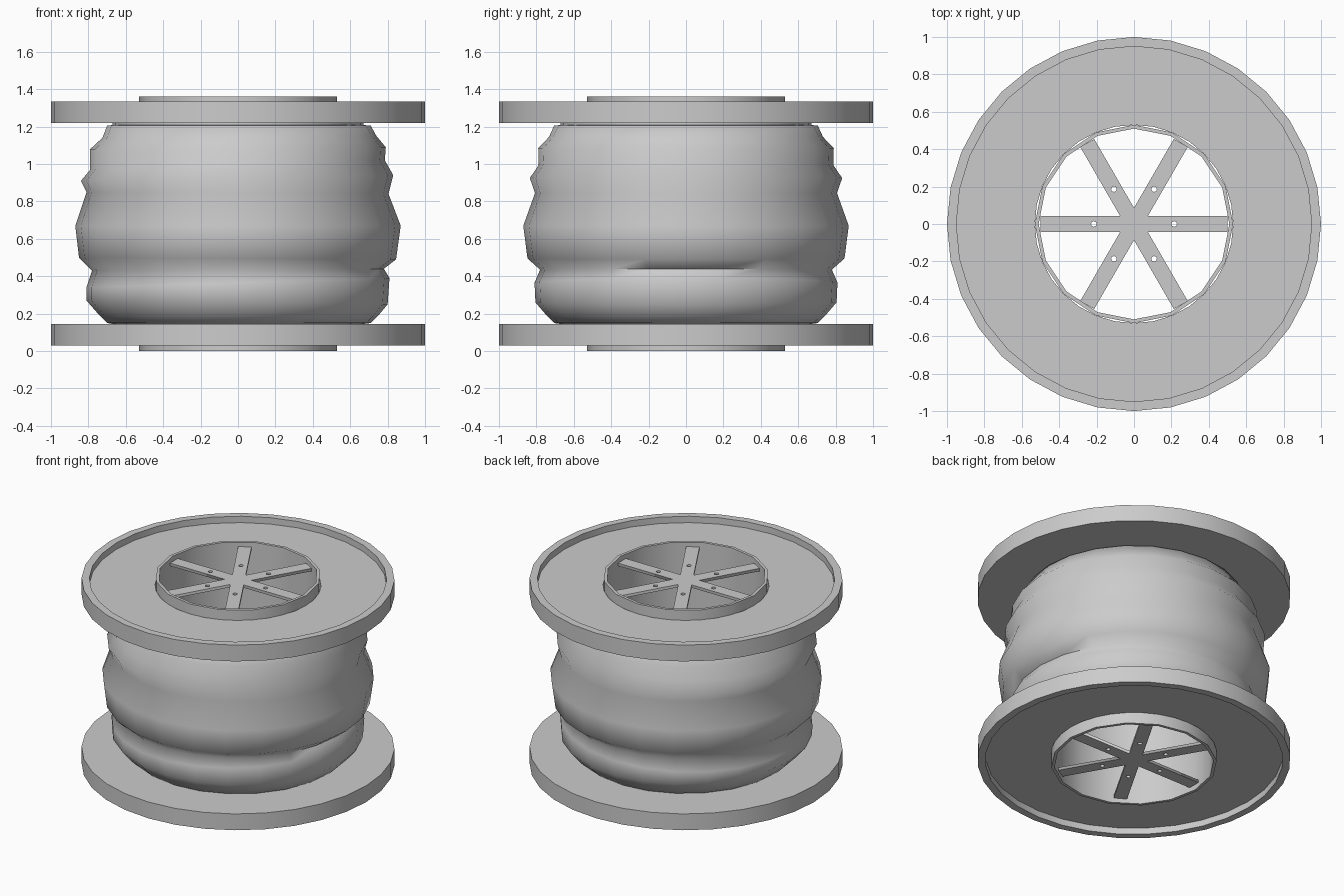
import bpy
import bmesh
from math import cos, sin, radians, pi

if "Cube" in bpy.data.objects:
    bpy.data.objects.remove(bpy.data.objects["Cube"])


def finish(obj, angle):
    bpy.ops.object.select_all(action='DESELECT')
    obj.select_set(True)
    bpy.context.view_layer.objects.active = obj
    bpy.ops.object.shade_smooth_by_angle(angle=radians(angle))


def lathe(name, profile_at, sides, closed=True, angle=30):
    """Revolve a profile; profile_at(a) gives the (r, z) points at angle a."""
    bm = bmesh.new()
    rings = []
    for i in range(sides):
        a = 2 * pi * i / sides
        rings.append([bm.verts.new((r * cos(a), r * sin(a), z)) for r, z in profile_at(a)])
    n = len(rings[0])
    for i in range(sides):
        p, q = rings[i], rings[(i + 1) % sides]
        for j in range(n if closed else n - 1):
            k = (j + 1) % n
            bm.faces.new((p[j], q[j], q[k], p[k]))
    bmesh.ops.recalc_face_normals(bm, faces=bm.faces)
    mesh = bpy.data.meshes.new(name)
    bm.to_mesh(mesh)
    bm.free()
    obj = bpy.data.objects.new(name, mesh)
    bpy.context.collection.objects.link(obj)
    finish(obj, angle)
    return obj


H = 1.36

# End flanges with a raised outer rim, mirrored top and bottom
flange = [(0.53, 0.075), (0.95, 0.075), (0.95, 0.03), (1.0, 0.03), (1.0, 0.145), (0.53, 0.145)]
lathe("bottom_flange", lambda a: flange, 32)
lathe("top_flange", lambda a: [(r, H - z + 0.005) for r, z in flange], 32)

# Central tube and the drum the cable is wound on
lathe("centre_tube", lambda a: [(0.51, 0), (0.53, 0), (0.53, H), (0.51, H)], 16)
lathe("drum", lambda a: [(0.67, 0.145), (0.67, 1.22)], 32, closed=False)

# Wound cable: bulging layers that drift slightly around the drum
right = [(0.67, 0.145), (0.71, 0.15), (0.75, 0.19), (0.80, 0.25), (0.81, 0.39), (0.78, 0.44),
         (0.845, 0.49), (0.87, 0.67), (0.805, 0.84), (0.83, 0.94), (0.785, 1.02),
         (0.79, 1.09), (0.74, 1.15), (0.71, 1.205), (0.66, 1.21)]
left = [(0.67, 0.145), (0.70, 0.15), (0.74, 0.19), (0.81, 0.27), (0.81, 0.34), (0.78, 0.43),
        (0.85, 0.50), (0.87, 0.67), (0.81, 0.85), (0.84, 0.91), (0.79, 0.97),
        (0.79, 1.08), (0.725, 1.14), (0.70, 1.205), (0.66, 1.21)]


def cable(a):
    t = 0.5 + 0.5 * cos(a)
    return [(r0 + (r1 - r0) * t, z0 + (z1 - z0) * t) for (r0, z0), (r1, z1) in zip(left, right)]


lathe("wound_cable", cable, 24, closed=False, angle=80)


# Six-armed spoke plates with bolt holes
def add_loop(curve, pts):
    s = curve.splines.new('POLY')
    s.points.add(len(pts) - 1)
    for p, (x, y) in zip(s.points, pts):
        p.co = (x, y, 0, 1)
    s.use_cyclic_u = True


def spokes(name, z):
    curve = bpy.data.curves.new(name, 'CURVE')
    curve.dimensions = '2D'
    curve.fill_mode = 'BOTH'
    curve.extrude = 0.01
    w, outline = 0.043, []
    for i in range(6):
        a = i * pi / 3
        outline.append((2 * w * cos(a - pi / 6), 2 * w * sin(a - pi / 6)))
        for s in (-w, w):
            outline.append((0.5 * cos(a) - s * sin(a), 0.5 * sin(a) + s * cos(a)))
        cx, cy = 0.215 * cos(a), 0.215 * sin(a)
        add_loop(curve, [(cx + 0.015 * cos(k * pi / 4), cy + 0.015 * sin(k * pi / 4)) for k in range(8)])
    add_loop(curve, outline)
    obj = bpy.data.objects.new(name, curve)
    obj.location.z = z
    bpy.context.collection.objects.link(obj)
    bpy.ops.object.select_all(action='DESELECT')
    obj.select_set(True)
    bpy.context.view_layer.objects.active = obj
    bpy.ops.object.convert(target='MESH')


spokes("bottom_spokes", 0.04)
spokes("top_spokes", 1.32)
